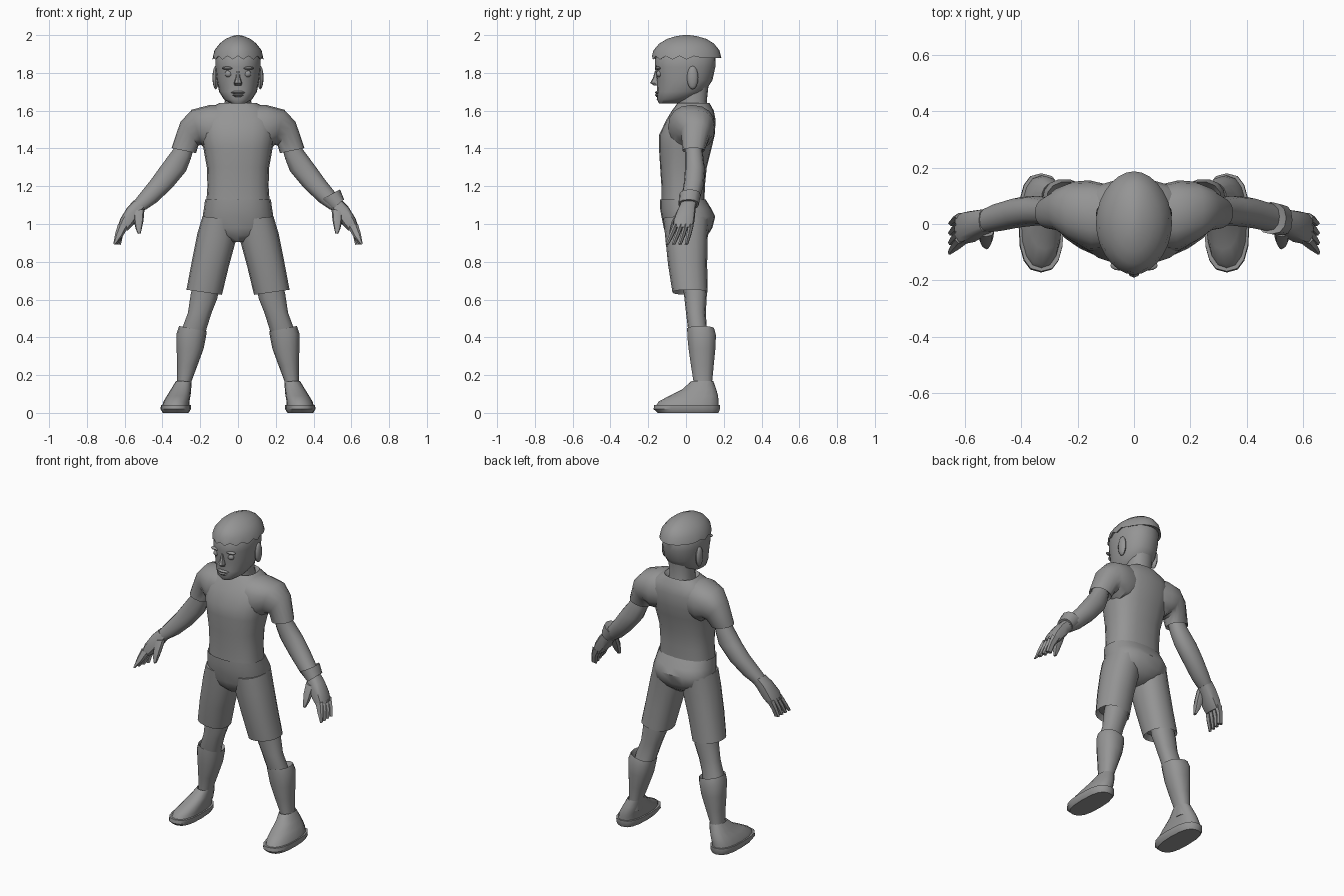
import bpy, bmesh, math

grey = bpy.data.materials.new("plain_grey")
grey.diffuse_color = (0.3, 0.3, 0.3, 1)


def finish(name, bm, angle=40):
    bmesh.ops.recalc_face_normals(bm, faces=bm.faces)
    me = bpy.data.meshes.new(name)
    bm.to_mesh(me)
    bm.free()
    me.materials.append(grey)
    ob = bpy.data.objects.new(name, me)
    bpy.context.collection.objects.link(ob)
    bpy.ops.object.select_all(action='DESELECT')
    ob.select_set(True)
    bpy.context.view_layer.objects.active = ob
    bpy.ops.object.shade_smooth_by_angle(angle=math.radians(angle))
    return ob


def loft(name, rings, n=16, power=2.3, side=1, zigzag=0):
    """Skin over rings (x0, z0, x1, z1, y0, y1): two edge points plus a depth range."""
    bm = bmesh.new()
    loops = []
    for k, (x0, z0, x1, z1, y0, y1) in enumerate(rings):
        loop = []
        for i in range(n):
            a = 2 * math.pi * i / n
            c, s = math.cos(a), math.sin(a)
            u = 0.5 + 0.5 * math.copysign(abs(c) ** (2 / power), c)
            v = 0.5 + 0.5 * math.copysign(abs(s) ** (2 / power), s)
            z = z0 + (z1 - z0) * u
            if zigzag and k < 2 and s < 0.3:
                z += zigzag if i % 2 else -zigzag
            loop.append(bm.verts.new((side * (x0 + (x1 - x0) * u), y0 + (y1 - y0) * v, z)))
        loops.append(loop)
    for a, b in zip(loops, loops[1:]):
        for i in range(n):
            j = (i + 1) % n
            bm.faces.new((a[i], a[j], b[j], b[i]))
    bm.faces.new(loops[0])
    bm.faces.new(loops[-1])
    return finish(name, bm)


def column(name, rows, cx=0, **kw):
    """Loft from level rings (z, half width, y front, y back)."""
    return loft(name, [(cx - w, z, cx + w, z, a, b) for z, w, a, b in rows], **kw)


def ball(name, loc, size):
    bm = bmesh.new()
    bmesh.ops.create_uvsphere(bm, u_segments=12, v_segments=8, radius=1)
    for v in bm.verts:
        v.co = [l + c * s for l, c, s in zip(loc, v.co, size)]
    return finish(name, bm)


# Shirt body and pelvis of the shorts
column("shirt", [(1.11, .168, -.13, .098), (1.2, .162, -.13, .10), (1.3, .165, -.137, .11),
                 (1.4, .183, -.143, .135), (1.47, .195, -.143, .152), (1.55, .2, -.105, .157),
                 (1.6, .17, -.075, .147), (1.64, .1, -.045, .125), (1.615, .07, -.03, .11)],
       n=20, power=2.5)
column("shorts_seat", [(1.10, .15, -.11, .08), (1.13, .174, -.138, .104), (1.08, .181, -.137, .135),
                       (1.04, .187, -.13, .155), (.98, .185, -.118, .14), (.94, .13, -.105, .115),
                       (.905, .04, -.07, .07)], n=20, power=2.4)

# Neck and head
column("neck", [(1.58, .08, -.03, .125), (1.65, .07, -.04, .11), (1.74, .075, -.04, .12)])
column("head", [(1.638, .038, -.142, -.04), (1.66, .075, -.155, .03), (1.70, .1, -.153, .10),
                (1.76, .112, -.155, .14), (1.83, .12, -.165, .155), (1.89, .12, -.163, .158),
                (1.95, .08, -.11, .11)], n=20, power=2.2)
column("hair_cap", [(1.89, .118, -.155, .16), (1.88, .135, -.18, .187), (1.92, .125, -.172, .177),
                    (1.955, .097, -.142, .148), (1.98, .066, -.1, .108), (1.995, .03, -.05, .055),
                    (2.0, .008, -.012, .017)], n=28, power=1.9, zigzag=.009)

# Face
column("nose", [(1.81, .008, -.165, -.14), (1.775, .012, -.174, -.14), (1.747, .022, -.19, -.14),
                (1.733, .018, -.17, -.14)], n=8)
for z, w in ((1.696, .04), (1.682, .032)):
    column("lip", [(z - .009, w * .6, -.158, -.12), (z, w, -.166, -.12), (z + .008, w * .6, -.158, -.12)], n=10)
for side, tag in ((1, "left"), (-1, "right")):
    ball(tag + "_eye", (side * .05, -.142, 1.795), (.02, .016, .018))
    ball(tag + "_brow", (side * .052, -.147, 1.825), (.032, .018, .009))
    ball(tag + "_ear", (side * .118, .035, 1.775), (.017, .03, .062))

    # Sleeve, arm and palm
    loft(tag + "_sleeve", [(.10, 1.40, .09, 1.63, -.09, .14), (.165, 1.39, .15, 1.63, -.095, .155),
                           (.195, 1.42, .245, 1.605, -.06, .15), (.21, 1.415, .305, 1.54, -.025, .13),
                           (.222, 1.375, .352, 1.402, -.018, .098), (.25, 1.40, .33, 1.415, 0, .08)],
         side=side)
    loft(tag + "_arm", [(.235, 1.40, .33, 1.44, -.005, .085), (.25, 1.345, .343, 1.395, -.005, .09),
                        (.275, 1.28, .41, 1.305, -.005, .1), (.35, 1.19, .46, 1.235, -.012, .095),
                        (.43, 1.115, .52, 1.16, -.025, .075), (.49, 1.075, .555, 1.115, -.03, .055)],
         n=12, side=side)
    loft(tag + "_palm", [(.485, 1.085, .55, 1.125, -.028, .055), (.515, 1.05, .585, 1.09, -.045, .05),
                         (.55, 1.0, .622, 1.03, -.068, .045), (.585, .965, .637, .985, -.07, .035)],
         n=12, power=3, side=side)
    # Four fingers and a thumb
    for i in range(4):
        y = -.07 + .027 * i
        tip = y - .04 + .007 * i
        loft(f"{tag}_finger_{i + 1}", [(.58, .985, .635, 1.0, y, y + .03),
                                       (.61, .935, .65, .95, (y + tip) / 2, (y + tip) / 2 + .027),
                                       (.62 + .01 * (3 - i), .89, .66, .895, tip, tip + .02)],
             n=6, side=side)
    loft(tag + "_thumb", [(.495, 1.08, .555, 1.07, -.045, .0), (.5, 1.02, .55, 1.01, -.075, -.03),
                          (.508, .98, .542, .975, -.085, -.05), (.515, .95, .53, .948, -.09, -.07)],
         n=8, side=side)

    # Shorts leg with a recessed opening
    loft(tag + "_shorts_leg", [(.005, 1.02, .188, 1.04, -.12, .125), (.012, .91, .215, .95, -.11, .115),
                               (.05, .77, .245, .8, -.095, .112), (.085, .625, .273, .652, -.072, .115),
                               (.1, .66, .255, .68, -.055, .1)], side=side)
    # Knee, sock and shoe
    loft(tag + "_knee", [(.1, .7, .23, .7, -.02, .11), (.108, .61, .25, .63, -.01, .11),
                         (.14, .53, .265, .53, 0, .105), (.165, .45, .295, .45, .01, .11),
                         (.18, .4, .3, .4, .02, .12)], n=12, side=side)
    loft(tag + "_sock", [(.18, .41, .3, .42, .02, .13), (.165, .43, .312, .46, .005, .15),
                         (.17, .4, .325, .42, .005, .16), (.182, .34, .325, .34, .012, .157),
                         (.215, .25, .322, .25, .025, .148), (.245, .17, .322, .17, .038, .14),
                         (.25, .1, .33, .1, .04, .14)], n=14, side=side)
    loft(tag + "_shoe", [(.258, .035, .402, .035, -.16, .172), (.257, .06, .395, .06, -.145, .172),
                         (.252, .09, .377, .09, -.09, .17), (.248, .125, .355, .125, -.02, .16),
                         (.245, .165, .328, .17, .028, .145), (.258, .15, .318, .15, .045, .13)],
         side=side)
    loft(tag + "_shoe_sole", [(.262, .0, .398, .0, -.15, .172), (.249, .02, .41, .02, -.172, .18),
                              (.249, .042, .408, .042, -.168, .18)], power=2.6, side=side)

# Single wristband
loft("wristband", [(.45, 1.125, .525, 1.17, -.02, .06), (.433, 1.125, .54, 1.183, -.036, .078),
                   (.495, 1.075, .562, 1.13, -.04, .068), (.5, 1.085, .55, 1.12, -.025, .055)],
     n=12)
